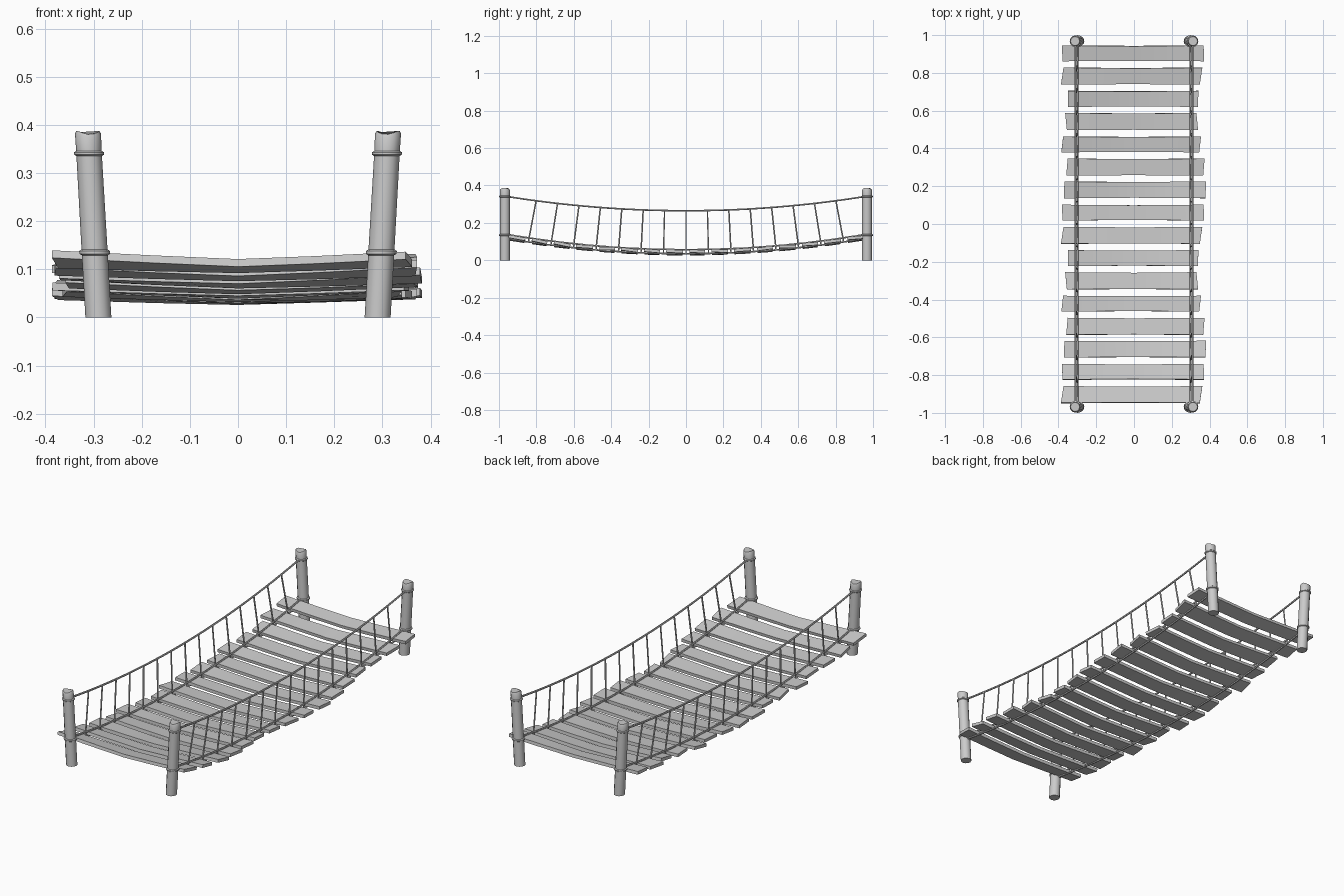
import bpy, bmesh, math, random
from mathutils import Vector, Matrix

random.seed(4)
if "Cube" in bpy.data.objects:
    bpy.data.objects.remove(bpy.data.objects["Cube"])

GREY = (0.6, 0.6, 0.6, 1)
mat = bpy.data.materials.new("plain grey")
mat.use_nodes = True
mat.diffuse_color = GREY
mat.node_tree.nodes["Principled BSDF"].inputs["Base Color"].default_value = GREY

SPACING = 0.1205
POST_Y = 0.968


def deck_z(y):
    return 0.048 + 0.072 * (y / 0.9) ** 2


def rail_z(y):
    return 0.265 + 0.075 * (y / 0.95) ** 2


def post_x(z):
    return 0.29 + 0.057 * z


def finish(ob):
    if not ob.data.materials:
        ob.data.materials.append(mat)
    bpy.ops.object.select_all(action='DESELECT')
    ob.select_set(True)
    bpy.context.view_layer.objects.active = ob
    bpy.ops.object.shade_smooth_by_angle(angle=math.radians(40))


def skin(name, rings):
    """Join rings of points into a closed solid."""
    bm = bmesh.new()
    loops = [[bm.verts.new(p) for p in ring] for ring in rings]
    n = len(loops[0])
    for a, b in zip(loops, loops[1:]):
        for i in range(n):
            j = (i + 1) % n
            bm.faces.new((a[i], a[j], b[j], b[i]))
    bm.faces.new(loops[0])
    bm.faces.new(loops[-1])
    bmesh.ops.recalc_face_normals(bm, faces=bm.faces[:])
    me = bpy.data.meshes.new(name)
    bm.to_mesh(me)
    bm.free()
    ob = bpy.data.objects.new(name, me)
    bpy.context.collection.objects.link(ob)
    finish(ob)


def rope(name, points, radius):
    cu = bpy.data.curves.new(name, 'CURVE')
    cu.dimensions = '3D'
    cu.bevel_depth = radius
    cu.bevel_resolution = 1
    cu.use_fill_caps = True
    sp = cu.splines.new('POLY')
    sp.points.add(len(points) - 1)
    for p, co in zip(sp.points, points):
        p.co = (*co, 1)
    ob = bpy.data.objects.new(name, cu)
    bpy.context.collection.objects.link(ob)
    bpy.ops.object.select_all(action='DESELECT')
    ob.select_set(True)
    bpy.context.view_layer.objects.active = ob
    bpy.ops.object.convert(target='MESH')
    finish(bpy.context.object)


# Leaning posts with a rope collar at each rope height and a rough cut top
PROFILE = [(0, 0.027), (0.129, 0.027), (0.132, 0.032), (0.138, 0.032), (0.141, 0.027),
           (0.335, 0.0265), (0.338, 0.031), (0.343, 0.031), (0.346, 0.0265),
           (0.378, 0.027), (0.384, 0.024)]
SIDES = 12
for sx, side in ((-1, "right"), (1, "left")):
    for sy, end in ((-1, "front"), (1, "back")):
        rings = []
        for z, r in PROFILE:
            rough = 0.004 if z > 0.37 else 0
            ring = []
            for k in range(SIDES):
                a = math.tau * k / SIDES
                ring.append((sx * (post_x(z) + r * math.cos(a)),
                             sy * POST_Y + r * math.sin(a),
                             z + rough * math.cos(2 * a + 0.4)))
            rings.append(ring)
        skin(f"{end}_{side}_post", rings)

# Sagging, slightly twisted planks; end lengths repeat every seven
LEFT = [0.38, 0.38, 0.35, 0.36, 0.38, 0.355, 0.37]
RIGHT = [0.37, 0.355, 0.34, 0.335, 0.35, 0.37, 0.38]
SHAPES = [(random.uniform(-0.1, 0.1), random.uniform(-0.1, 0.1), random.uniform(-0.008, 0.008),
           random.uniform(0.041, 0.046)) for _ in LEFT]
for i in range(16):
    y = (7.5 - i) * SPACING
    k = i % 7
    twist_a, twist_b, skew, half = SHAPES[k]
    slope = math.atan(2 * 0.072 * y / 0.81)
    rings = []
    for t in (-1, -0.45, 0, 0.45, 1):
        x = t * (LEFT[k] if t < 0 else RIGHT[k])
        sag = -0.014 * (1 - abs(t) ** 1.15)
        twist = twist_a * max(-t, 0) + twist_b * max(t, 0)
        rot = Matrix.Rotation(slope + twist, 4, 'X')
        w = half - 0.003 * (1 - abs(t))
        ring = []
        for cy, cz in ((-1, -1), (1, -1), (1, 1), (-1, 1)):
            dx = cy * skew if abs(t) == 1 else 0
            ring.append(Vector((x + dx, y, deck_z(y) + sag)) + rot @ Vector((0, cy * w, cz * 0.008)))
        rings.append(ring)
    skin(f"plank_{i + 1}", rings)

# Hand ropes, deck ropes above and below the planks, and hangers
YS = [POST_Y * (j / 16 - 1) for j in range(33)]
for sx, side in ((-1, "right"), (1, "left")):
    rope(f"{side}_hand_rope", [(sx * 0.309, y, rail_z(y)) for y in YS], 0.005)
    for name, lift in (("upper", 0.009), ("lower", -0.013)):
        rope(f"{side}_{name}_deck_rope", [(sx * 0.298, y, deck_z(y) + lift) for y in YS], 0.005)
    for j in range(-7, 8):
        low = j * SPACING
        high = low * 0.95
        rope(f"{side}_hanger_{j + 8}", [(sx * 0.298, low, deck_z(low) - 0.015),
                                        (sx * 0.309, high, rail_z(high))], 0.004)
